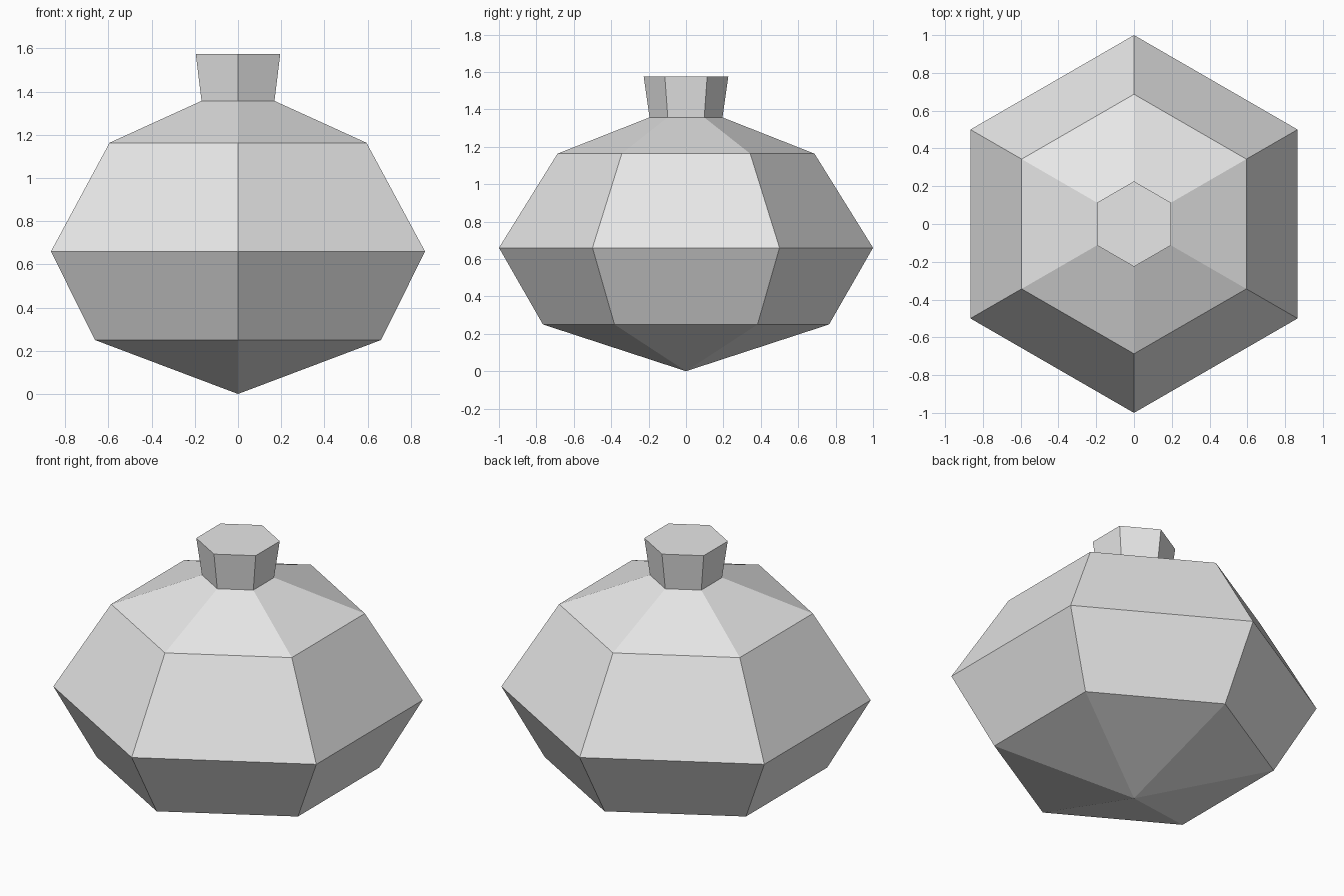
import bpy
import bmesh
from math import cos, sin, pi

cube = bpy.data.objects.get("Cube")
if cube:
    bpy.data.objects.remove(cube, do_unlink=True)

SIDES = 6

# Single flat grey
grey = bpy.data.materials.new("light_grey")
grey.use_nodes = True
colour = (0.8, 0.8, 0.8, 1)
grey.diffuse_color = colour
grey.node_tree.nodes["Principled BSDF"].inputs["Base Color"].default_value = colour

# Radius and height of each ring, from belly to neck
profile = [(0.765, 0.25), (1.0, 0.66), (0.687, 1.163), (0.195, 1.357), (0.226, 1.575)]

bm = bmesh.new()
rings = [
    [bm.verts.new((r * sin(2 * pi * i / SIDES), -r * cos(2 * pi * i / SIDES), z))
     for i in range(SIDES)]
    for r, z in profile
]
tip = bm.verts.new((0, 0, 0))

# Pointed base, faceted walls and flat neck cap
for i in range(SIDES):
    j = (i + 1) % SIDES
    bm.faces.new((tip, rings[0][j], rings[0][i]))
    for low, high in zip(rings, rings[1:]):
        bm.faces.new((low[i], low[j], high[j], high[i]))
bm.faces.new(rings[-1])
bmesh.ops.recalc_face_normals(bm, faces=bm.faces)

mesh = bpy.data.meshes.new("faceted_vessel")
bm.to_mesh(mesh)
bm.free()
mesh.materials.append(grey)
vessel = bpy.data.objects.new("faceted_vessel", mesh)
bpy.context.collection.objects.link(vessel)
